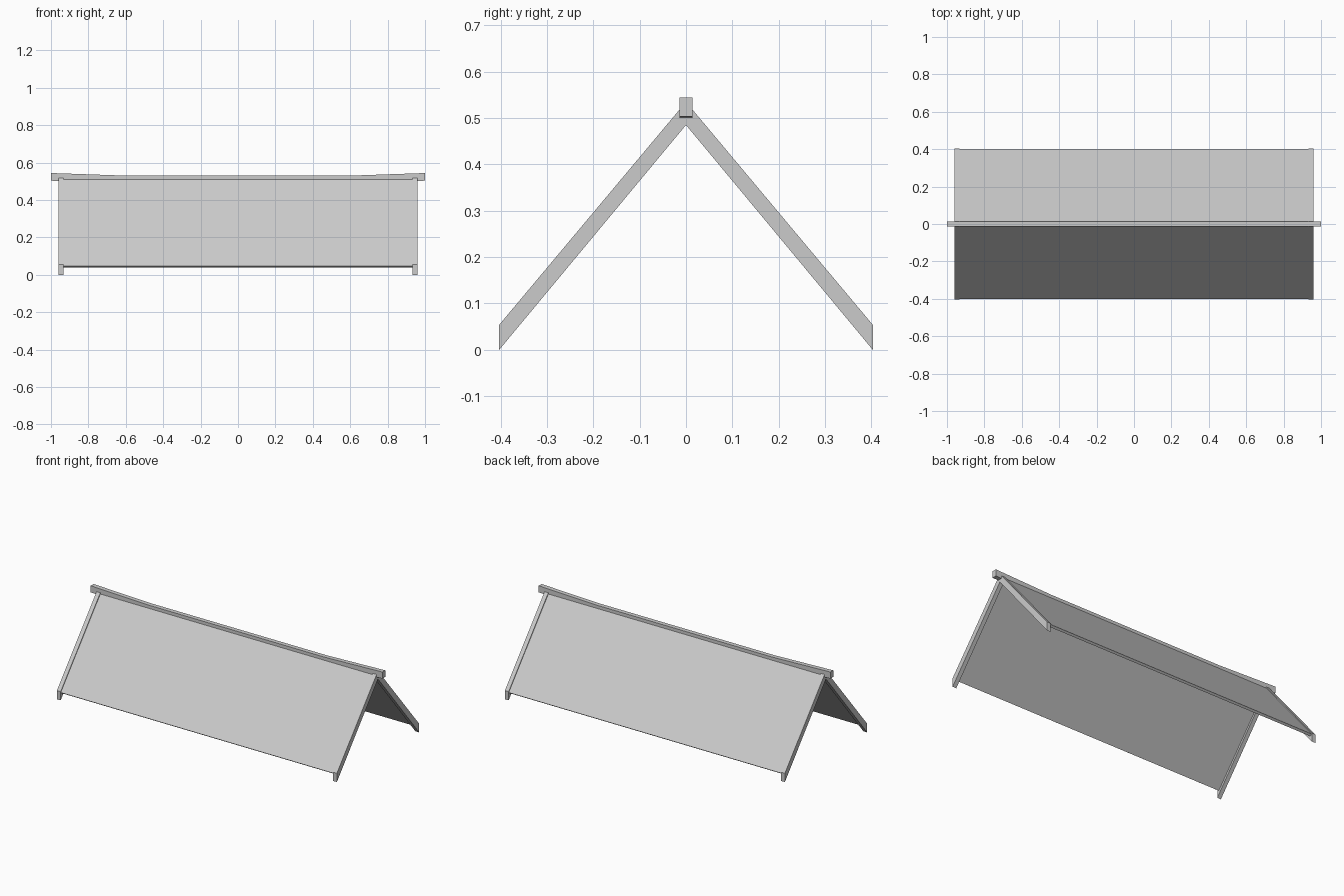
import bpy
import bmesh

cube = bpy.data.objects.get("Cube")
if cube:
    bpy.data.objects.remove(cube, do_unlink=True)

# Single plain grey finish
GREY = (0.6, 0.6, 0.6, 1)
grey = bpy.data.materials.new("plain grey")
grey.use_nodes = True
grey.diffuse_color = GREY
grey.node_tree.nodes["Principled BSDF"].inputs["Base Color"].default_value = GREY


def add_object(name, bm):
    bmesh.ops.recalc_face_normals(bm, faces=bm.faces)
    mesh = bpy.data.meshes.new(name)
    bm.to_mesh(mesh)
    bm.free()
    mesh.materials.append(grey)
    obj = bpy.data.objects.new(name, mesh)
    bpy.context.collection.objects.link(obj)


def extrude_x(name, profile, x0, x1):
    """Extrude a (y, z) profile along x."""
    bm = bmesh.new()
    face = bm.faces.new([bm.verts.new((x0, y, z)) for y, z in profile])
    new = bmesh.ops.extrude_face_region(bm, geom=[face])["geom"]
    verts = [v for v in new if isinstance(v, bmesh.types.BMVert)]
    bmesh.ops.translate(bm, verts=verts, vec=(x1 - x0, 0, 0))
    add_object(name, bm)


# Thin sloping roof sheets, with lower edges cut square to the slope
for side, name in ((-1, "front_roof_sheet"), (1, "back_roof_sheet")):
    extrude_x(name, [(side * 0.402, 0.048), (0, 0.527),
                     (0, 0.504), (side * 0.39, 0.039)], -0.94, 0.94)

# Inverted V gable boards, plumb cut at the eaves
BOARD = [(-0.403, 0), (-0.403, 0.054), (0, 0.535),
         (0.403, 0.054), (0.403, 0), (0, 0.485)]
for side, name in ((-1, "right_gable_board"), (1, "left_gable_board")):
    extrude_x(name, BOARD, side * 0.934, side * 0.96)

# Ridge beam, rising towards both ends
bm = bmesh.new()
rings = []
for x, low, high in ((-1, 0.503, 0.544), (-0.6, 0.49, 0.53),
                     (0.6, 0.49, 0.53), (1, 0.503, 0.544)):
    rings.append([bm.verts.new((x, y, z)) for y, z in
                  ((-0.014, low), (0.014, low), (0.014, high), (-0.014, high))])
for a, b in zip(rings, rings[1:]):
    for i in range(4):
        j = (i + 1) % 4
        bm.faces.new((a[i], a[j], b[j], b[i]))
bm.faces.new(rings[0])
bm.faces.new(rings[-1])
add_object("ridge_beam", bm)
